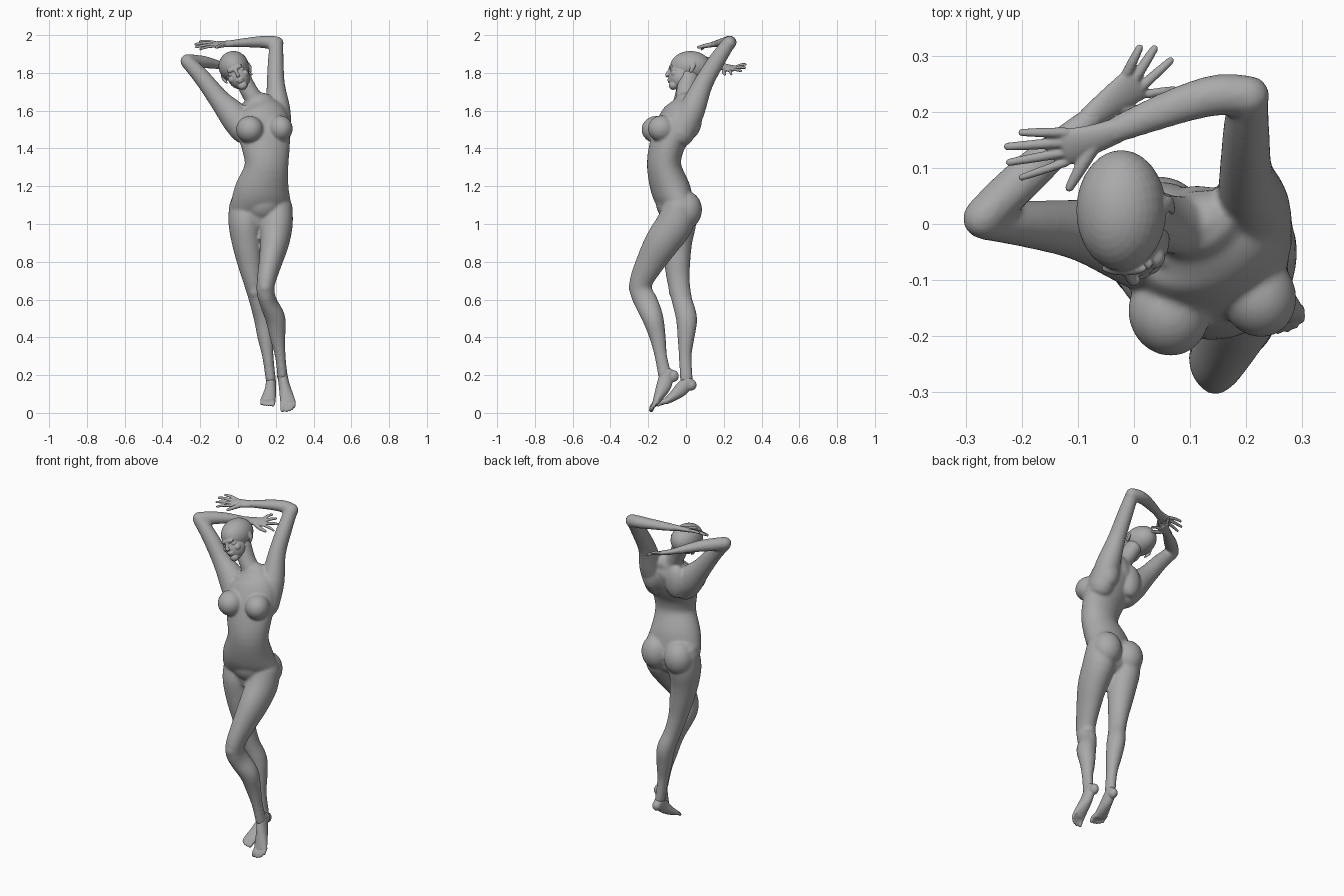
import bpy, bmesh, math
from mathutils import Vector, Matrix

cube = bpy.data.objects.get("Cube")
if cube:
    bpy.data.objects.remove(cube, do_unlink=True)

clay = bpy.data.materials.new("grey_clay")
clay.use_nodes = True
COLOR = (0.40, 0.40, 0.40, 1)
clay.diffuse_color = COLOR
bsdf = clay.node_tree.nodes["Principled BSDF"]
bsdf.inputs["Base Color"].default_value = COLOR
bsdf.inputs["Roughness"].default_value = 0.7


def spline(a, b, c, d, t):
    """Catmull-Rom blend of four sections."""
    return [0.5 * (2 * q + (r - p) * t + (2 * p - 5 * q + 4 * r - s) * t * t
                   + (3 * q - p - 3 * r + s) * t ** 3) for p, q, r, s in zip(a, b, c, d)]


def tube(bm, sections, across=(1, 0, 0), sides=24, steps=4):
    """Round-ended limb through (x, y, z, half width, half depth) sections."""
    n = len(sections)
    rows = []
    for i in range(n - 1):
        four = [sections[max(0, min(n - 1, i + k))] for k in (-1, 0, 1, 2)]
        rows += [spline(*four, s / steps) for s in range(steps)]
    rows.append(list(sections[-1]))
    pts = [Vector(r[:3]) for r in rows]
    m = len(rows)
    tans = [(pts[min(i + 1, m - 1)] - pts[max(i - 1, 0)]).normalized() for i in range(m)]
    rings = [(pts[i], tans[i], rows[i][3], rows[i][4]) for i in range(m)]

    def cap(ring, sign):
        p, t, a, b = ring
        r = min(a, b)
        return [(p + t * sign * r * math.sin(u), t, a * math.cos(u), b * math.cos(u))
                for u in (0.5, 1.0, 1.4)]
    rings = cap(rings[0], -1)[::-1] + rings + cap(rings[-1], 1)
    loops = []
    for p, t, a, b in rings:
        w = Vector(across)
        w = (w - t * w.dot(t)).normalized()
        d = t.cross(w)
        loops.append([bm.verts.new(p + w * a * math.cos(q) + d * b * math.sin(q))
                      for q in (2 * math.pi * k / sides for k in range(sides))])
    for lo, hi in zip(loops, loops[1:]):
        for k in range(sides):
            j = (k + 1) % sides
            bm.faces.new((lo[k], lo[j], hi[j], hi[k]))
    bm.faces.new(loops[0][::-1])
    bm.faces.new(loops[-1])


def ball(bm, centre, radii, rot=Matrix()):
    mat = Matrix.Translation(centre) @ rot @ Matrix.Diagonal((*radii, 1))
    bmesh.ops.create_uvsphere(bm, u_segments=28, v_segments=18, radius=1, matrix=mat)


def digits(bm, first, last, tips, radii, bend):
    """Fingers or toes fanned from a knuckle line."""
    first, last = Vector(first), Vector(last)
    for i, (tip, r) in enumerate(zip(tips, radii)):
        root = first.lerp(last, i / (len(tips) - 1))
        mid = root.lerp(Vector(tip), 0.55) + Vector(bend)
        tube(bm, [(*root, r * 1.1, r * 1.1), (*mid, r, r), (*tip, r * 0.8, r * 0.8)],
             across=(0.31, 0.47, 0.83), sides=12)


def finish(bm, name, voxel, smooth):
    """Fuse the overlapping forms into one smooth skin."""
    bmesh.ops.recalc_face_normals(bm, faces=bm.faces)
    me = bpy.data.meshes.new(name)
    bm.to_mesh(me)
    bm.free()
    ob = bpy.data.objects.new(name, me)
    bpy.context.collection.objects.link(ob)
    bpy.ops.object.select_all(action='DESELECT')
    ob.select_set(True)
    bpy.context.view_layer.objects.active = ob
    rm = ob.modifiers.new("fuse", 'REMESH')
    rm.mode, rm.voxel_size = 'VOXEL', voxel
    sm = ob.modifiers.new("soften", 'SMOOTH')
    sm.factor, sm.iterations = 0.5, smooth
    for mod in ("fuse", "soften"):
        bpy.ops.object.modifier_apply(modifier=mod)
    ob.data.materials.clear()
    ob.data.materials.append(clay)
    bpy.ops.object.shade_smooth()
    return ob


# ---- body: torso, neck, arms and legs
body = bmesh.new()
tube(body, [(.118, -.045, 1.03, .125, .08), (.12, -.048, 1.09, .16, .088),
            (.127, -.08, 1.18, .147, .102), (.15, -.115, 1.30, .117, .09),
            (.148, -.105, 1.40, .128, .09), (.135, -.065, 1.50, .142, .10),
            (.13, -.025, 1.58, .13, .095), (.115, -.005, 1.63, .085, .065)],
     across=(1, .2, 0), sides=36)
tube(body, [(.115, .005, 1.58, .075, .065), (.09, -.003, 1.65, .052, .054),
            (.055, .002, 1.71, .046, .052), (.02, .015, 1.78, .046, .055)])
# chest, seat and belly forms
chest_turn = Matrix.Rotation(0.3, 4, 'Z')
ball(body, (.062, -.158, 1.50), (.072, .078, .072), chest_turn)
ball(body, (.222, -.128, 1.505), (.067, .075, .07), chest_turn)
for x in (.045, .198):
    ball(body, (x, .002, 1.075), (.084, .083, .098))
ball(body, (.125, -.09, 1.12), (.10, .07, .10))
# shoulder blades
ball(body, (.05, .025, 1.55), (.065, .05, .10))
ball(body, (.205, .035, 1.56), (.06, .05, .10))
# collar bones
for end in ((.03, -.055, 1.62), (.185, -.045, 1.625)):
    tube(body, [(.118, -.085, 1.607, .012, .012), (*end, .012, .012)], across=(0, 0, 1), sides=10)
# left arm
tube(body, [(.212, -.03, 1.48, .07, .075), (.212, .03, 1.60, .066, .07),
            (.2, .09, 1.74, .048, .052), (.2, .16, 1.86, .042, .045),
            (.203, .222, 1.952, .036, .037)])
tube(body, [(.205, .228, 1.957, .037, .037), (.15, .23, 1.963, .037, .034),
            (.09, .215, 1.963, .034, .029), (.01, .185, 1.958, .028, .023),
            (-.05, .16, 1.954, .022, .017)], across=(0, 1, 0))
# right arm
tube(body, [(.03, -.045, 1.50, .075, .08), (-.02, -.025, 1.57, .078, .075),
            (-.1, -.01, 1.66, .056, .054), (-.19, .0, 1.775, .045, .042),
            (-.268, .008, 1.86, .037, .036)], across=(.75, 0, .66))
tube(body, [(-.27, .01, 1.863, .036, .036), (-.225, .055, 1.86, .037, .036),
            (-.165, .11, 1.855, .034, .031), (-.07, .195, 1.834, .021, .018)],
     across=(.7, -.7, 0))
# left leg, knee brought forward
tube(body, [(.2, -.035, 1.09, .088, .088), (.203, -.06, 1.0, .087, .098),
            (.193, -.128, .9, .077, .092), (.172, -.187, .8, .062, .077),
            (.15, -.236, .7, .05, .062), (.146, -.236, .64, .047, .06),
            (.163, -.208, .58, .047, .062), (.198, -.175, .5, .053, .056),
            (.21, -.15, .4, .041, .043), (.224, -.133, .3, .028, .033),
            (.235, -.112, .2, .027, .036)])
ball(body, (.145, -.268, .665), (.034, .036, .045))
# right leg, standing
tube(body, [(.042, -.035, 1.09, .09, .088), (.038, -.045, 1.0, .088, .098),
            (.046, -.05, .9, .078, .083), (.062, -.047, .8, .067, .07),
            (.08, -.04, .7, .053, .06), (.104, -.022, .6, .046, .054),
            (.133, .003, .5, .049, .056), (.146, .0, .4, .043, .045),
            (.158, -.004, .3, .03, .034), (.173, .002, .18, .027, .034)])
ball(body, (.09, -.066, .645), (.032, .026, .04))
finish(body, "body", 0.007, 9)

# ---- head, shaped upright and then tilted
head = bmesh.new()
ball(head, (0, .012, .018), (.08, .108, .082))        # skull
ball(head, (0, -.04, -.045), (.058, .064, .065))      # face
ball(head, (0, -.079, -.094), (.026, .024, .022))     # chin
ball(head, (0, -.091, .005), (.045, .013, .012))      # brow
tube(head, [(0, -.096, .0, .008, .008), (0, -.112, -.026, .009, .009),
            (0, -.113, -.036, .013, .009)], sides=12)  # nose
ball(head, (0, -.1, -.06), (.021, .011, .006))        # upper lip
ball(head, (0, -.098, -.07), (.018, .011, .006))      # lower lip
for s in (-1, 1):
    ball(head, (s * .031, -.082, -.014), (.016, .013, .009))   # eye
    ball(head, (s * .036, -.07, -.04), (.022, .022, .02))      # cheek
    tube(head, [(s * .076, .022, .002, .014, .006), (s * .079, .024, -.02, .014, .006),
                (s * .07, .012, -.045, .009, .006)], across=(0, 1, 0), sides=12)  # ear
bmesh.ops.transform(head, verts=head.verts, matrix=Matrix.Translation((-.015, .012, 1.818))
                    @ Matrix.Rotation(math.radians(-25), 4, 'Y'))
finish(head, "head", 0.0035, 4)

# ---- hands
FINGERS = (.0085, .009, .0085, .0075)
hand = bmesh.new()
tube(hand, [(-.03, .167, 1.955, .023, .018), (-.07, .152, 1.953, .027, .015),
            (-.12, .137, 1.951, .034, .012)], across=(0, 1, .35))
digits(hand, (-.122, .163, 1.96), (-.122, .11, 1.942),
       [(-.2, .163, 1.966), (-.225, .138, 1.952), (-.222, .11, 1.937), (-.2, .083, 1.925)],
       FINGERS, (0, 0, .004))
tube(hand, [(-.07, .143, 1.95, .014, .014), (-.098, .095, 1.942, .011, .011),
            (-.115, .065, 1.935, .008, .008)], across=(0, 0, 1), sides=12)
finish(hand, "left_hand", 0.003, 3)

hand = bmesh.new()
tube(hand, [(-.08, .187, 1.836, .022, .018), (-.045, .215, 1.828, .027, .015),
            (.002, .25, 1.821, .034, .012)], across=(.7, -.6, -.4))
digits(hand, (-.012, .27, 1.833), (.026, .232, 1.81),
       [(.01, .314, 1.845), (.036, .312, 1.828), (.065, .291, 1.81), (.072, .24, 1.792)],
       FINGERS, (0, 0, .003))
tube(hand, [(-.04, .212, 1.822, .014, .014), (.005, .2, 1.805, .011, .011),
            (.04, .205, 1.793, .008, .008)], across=(0, 0, 1), sides=12)
finish(hand, "right_hand", 0.003, 3)

# ---- feet, heels raised
TOES = (.014, .011, .0105, .010, .0095)
foot = bmesh.new()
ball(foot, (.232, -.07, .195), (.025, .032, .032))
tube(foot, [(.233, -.10, .215, .026, .036), (.244, -.115, .15, .029, .04),
            (.256, -.14, .095, .036, .029), (.265, -.16, .055, .041, .018)])
digits(foot, (.241, -.162, .05), (.294, -.152, .058),
       [(.236, -.184, .014), (.257, -.188, .012), (.273, -.185, .016),
        (.286, -.18, .023), (.297, -.17, .033)], TOES, (0, -.004, .003))
finish(foot, "left_foot", 0.004, 4)

foot = bmesh.new()
ball(foot, (.176, .026, .148), (.026, .03, .03))
tube(foot, [(.175, .012, .165, .027, .034), (.172, -.025, .125, .03, .037),
            (.165, -.065, .09, .036, .027), (.158, -.1, .065, .041, .018)])
digits(foot, (.184, -.106, .062), (.13, -.09, .066),
       [(.184, -.146, .044), (.166, -.147, .043), (.15, -.143, .044),
        (.136, -.134, .046), (.124, -.122, .048)], TOES, (0, -.002, .004))
finish(foot, "right_foot", 0.004, 4)
